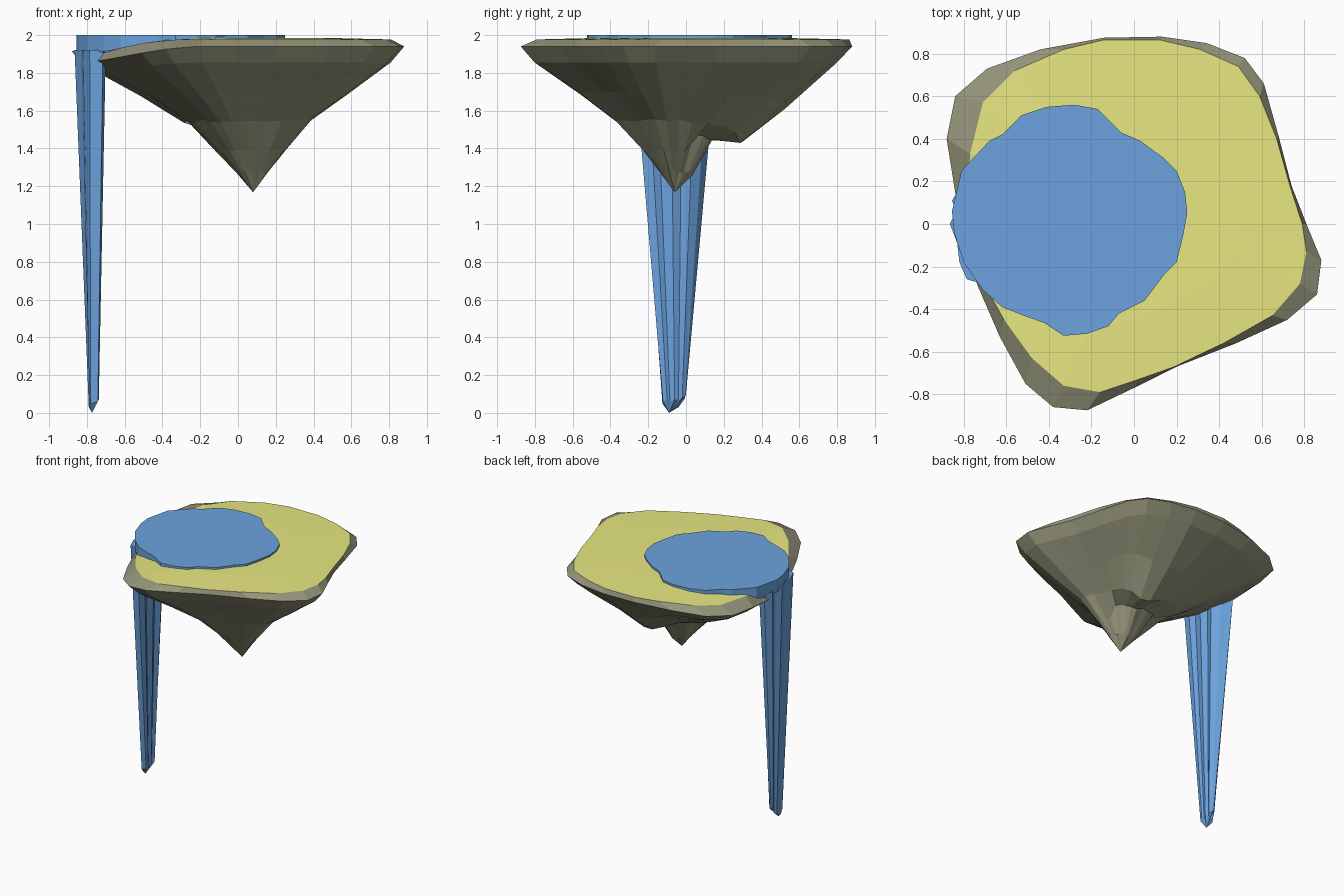
import bpy, bmesh, math, random
from mathutils import Vector

if "Cube" in bpy.data.objects:
    bpy.data.objects.remove(bpy.data.objects["Cube"])

random.seed(4)


def material(name, rgb):
    m = bpy.data.materials.new(name)
    m.diffuse_color = (*rgb, 1)
    m.use_nodes = True
    m.node_tree.nodes["Principled BSDF"].inputs["Base Color"].default_value = m.diffuse_color
    return m


ROCK = material("rock", (0.30, 0.30, 0.20))
GRASS = material("grass", (0.80, 0.80, 0.22))
WATER = material("water", (0.15, 0.37, 0.74))


def loft(name, rings, mats, start=None, end=None, mat_index=None):
    """Skin equal-length rings; close each end with an apex point or one n-gon."""
    bm = bmesh.new()
    vr = [[bm.verts.new(p) for p in r] for r in rings]
    n = len(vr[0])
    for k in range(len(vr) - 1):
        for i in range(n):
            j = (i + 1) % n
            f = bm.faces.new((vr[k][i], vr[k][j], vr[k + 1][j], vr[k + 1][i]))
            f.material_index = mat_index(k) if mat_index else 0
    for ring, apex, k in ((vr[0], start, -1), (vr[-1], end, len(vr))):
        if apex is None:
            bm.faces.new(ring)
            continue
        c = bm.verts.new(apex)
        for i in range(n):
            f = bm.faces.new((ring[i], ring[(i + 1) % n], c))
            f.material_index = mat_index(k) if mat_index else 0
    bmesh.ops.recalc_face_normals(bm, faces=bm.faces)
    me = bpy.data.meshes.new(name)
    bm.to_mesh(me)
    bm.free()
    for m in mats:
        me.materials.append(m)
    ob = bpy.data.objects.new(name, me)
    bpy.context.collection.objects.link(ob)
    return ob


# Island: outer rim outline and the edge of the grass, same point count
rim = [(-.88, .40), (-.84, .60), (-.69, .73), (-.44, .82), (-.14, .875), (.13, .88),
       (.34, .85), (.52, .78), (.61, .66), (.68, .41), (.74, .18), (.81, 0),
       (.88, -.17), (.86, -.33), (.72, -.45), (.48, -.56), (.20, -.67), (0, -.77),
       (-.22, -.875), (-.38, -.86), (-.51, -.75), (-.63, -.53), (-.73, -.30),
       (-.80, -.12), (-.84, .15)]
grass = [(-.77, .33), (-.71, .57), (-.56, .72), (-.33, .82), (-.14, .865), (.12, .865),
         (.31, .82), (.49, .74), (.59, .60), (.67, .40), (.735, .17), (.79, 0),
         (.81, -.13), (.78, -.28), (.65, -.43), (.42, -.56), (.19, -.67), (.02, -.73),
         (-.16, -.79), (-.33, -.76), (-.48, -.63), (-.61, -.45), (-.70, -.29),
         (-.76, -.12), (-.78, .12)]


def dip(x, y, power=1.3):
    """The ground sinks toward the waterfall side."""
    t = max(0, min(1, (-.25 - x) / .47))
    return .075 * t ** power * (1 if y < .2 else .35)


tip = Vector((.08, -.06, 1.168))
rings = [[(x * .6, y * .6, 1.985 - dip(x * .6, y * .6, 2.2)) for x, y in grass],
         [(x, y, 1.977 - dip(x, y, 2.2)) for x, y in grass],
         [(x, y, 1.94 - dip(x, y)) for x, y in rim]]
for t, z in ((.91, 1.855), (.62, 1.68), (.38, 1.535), (.21, 1.38), (.1, 1.27)):
    ring = []
    for x, y in rim:
        px, py = tip.x + (x - tip.x) * t, tip.y + (y - tip.y) * t
        # Second, blunter lump hanging behind the tip, with a hollow between them
        lump = .13 * math.exp(-(px - .14) ** 2 / .03 - (py - .37) ** 2 / .05)
        hollow = .1 if t == .21 and py > .03 else 0
        jitter = random.uniform(0, .02) if t < .9 else 0
        ring.append((px, py, z - dip(px, py) * .6 - lump + hollow + jitter))
    rings.append(ring)
loft("floating_island", rings, [ROCK, GRASS], start=(0, 0, 1.985), end=tip,
     mat_index=lambda k: 1 if k <= 0 else 0)

# Pond: flat slab with an irregular shore
shore = [(-.855, .06), (-.81, .25), (-.68, .39), (-.62, .42), (-.53, .51), (-.41, .55),
         (-.28, .56), (-.17, .54), (-.06, .43), (.03, .39), (.14, .31), (.20, .25),
         (.24, .15), (.25, .05), (.23, -.06), (.20, -.18), (.14, -.24), (.05, -.36),
         (-.07, -.42), (-.12, -.48), (-.22, -.515), (-.33, -.525), (-.42, -.465),
         (-.52, -.43), (-.62, -.39), (-.71, -.31), (-.80, -.18), (-.845, -.04)]
loft("pond", [[(x, y, 2) for x, y in shore],
              [(x, y, 1.96 - .06 * max(0, min(1, (-.4 - x) / .4))) for x, y in shore]],
     [WATER])

# Waterfall: folded sheet tapering down from the pond's edge to the base
top = [(-.82, .165), (-.855, .11), (-.835, .06), (-.865, 0), (-.83, -.09), (-.82, -.18),
       (-.785, -.26), (-.715, -.28), (-.70, -.21), (-.72, -.16), (-.70, -.08),
       (-.725, -.02), (-.70, .05), (-.74, .12)]
foot = [(-.765, 0, .10), (-.778, -.01, .07), (-.775, -.025, .05), (-.79, -.04, .03),
        (-.78, -.07, .03), (-.785, -.1, .02), (-.78, -.125, .05), (-.742, -.122, .06),
        (-.737, -.1, .07), (-.747, -.085, .06), (-.737, -.06, .07),
        (-.75, -.04, .07), (-.737, -.02, .08), (-.75, -.005, .09)]
loft("waterfall", [[(x, y, 1.92) for x, y in top], foot], [WATER],
     start=(-.78, -.05, 1.92), end=(-.772, -.09, 0))
